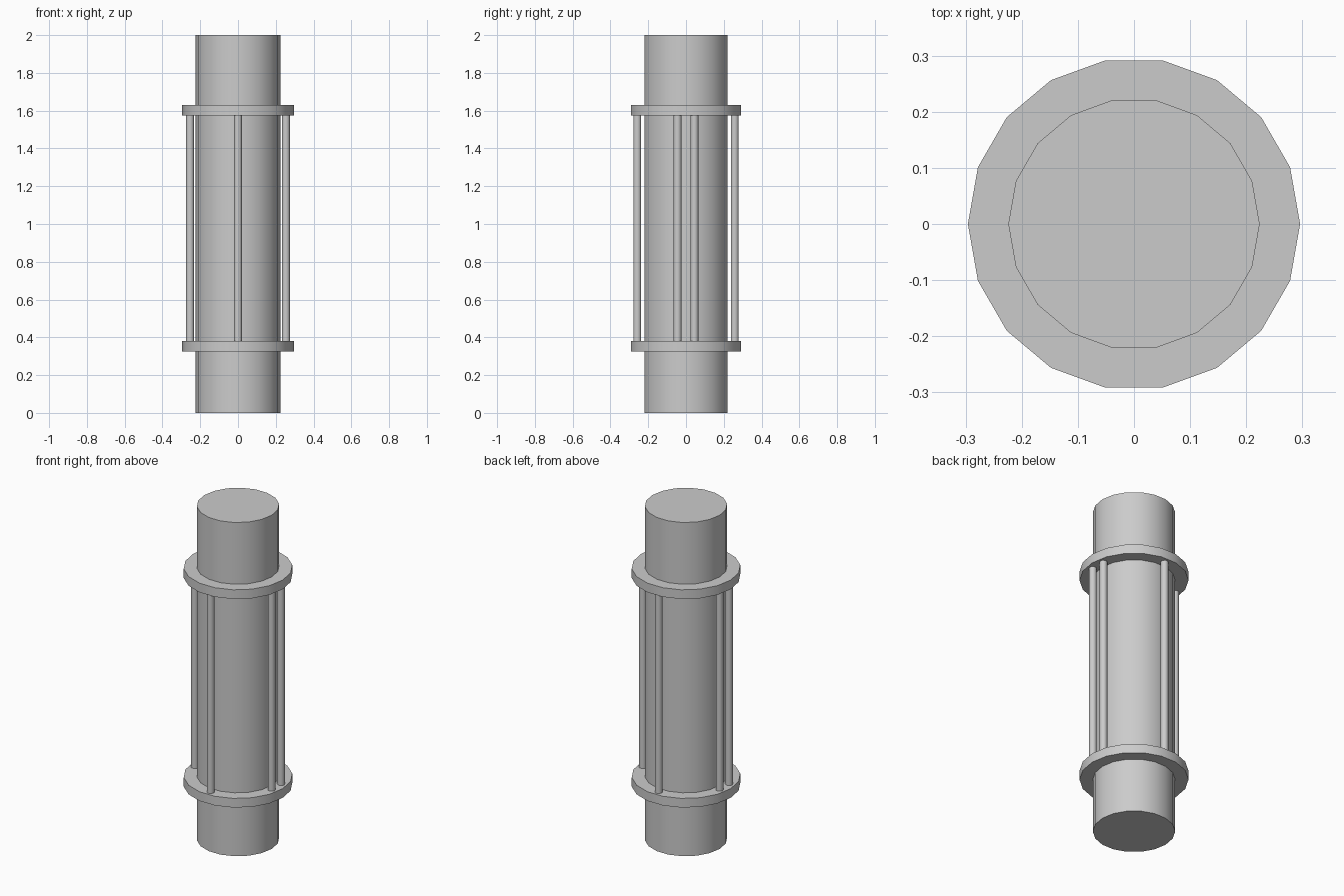
import bpy
from math import radians, cos, sin

if "Cube" in bpy.data.objects:
    bpy.data.objects.remove(bpy.data.objects["Cube"])


def cylinder(name, radius, z0, z1, x=0, y=0, sides=18, turn=90):
    bpy.ops.mesh.primitive_cylinder_add(
        vertices=sides, radius=radius, depth=z1 - z0,
        location=(x, y, (z0 + z1) / 2), rotation=(0, 0, radians(turn)))
    obj = bpy.context.object
    obj.name = name
    bpy.ops.object.shade_smooth_by_angle(angle=radians(50))
    return obj


# central canister
cylinder("core", 0.224, 0, 2)

# collars near both ends
LOW_TOP, HIGH_BOTTOM = 0.38, 1.575
cylinder("lower_collar", 0.296, 0.325, LOW_TOP)
cylinder("upper_collar", 0.296, HIGH_BOTTOM, 1.63)

# rods between the collars: single front and back, pairs on the sides
for angle in (90, 270, -10, 10, 170, 190):
    a = radians(angle)
    cylinder(f"rod_{angle % 360}", 0.021, LOW_TOP, HIGH_BOTTOM,
             0.258 * cos(a), 0.258 * sin(a), sides=12, turn=angle)
